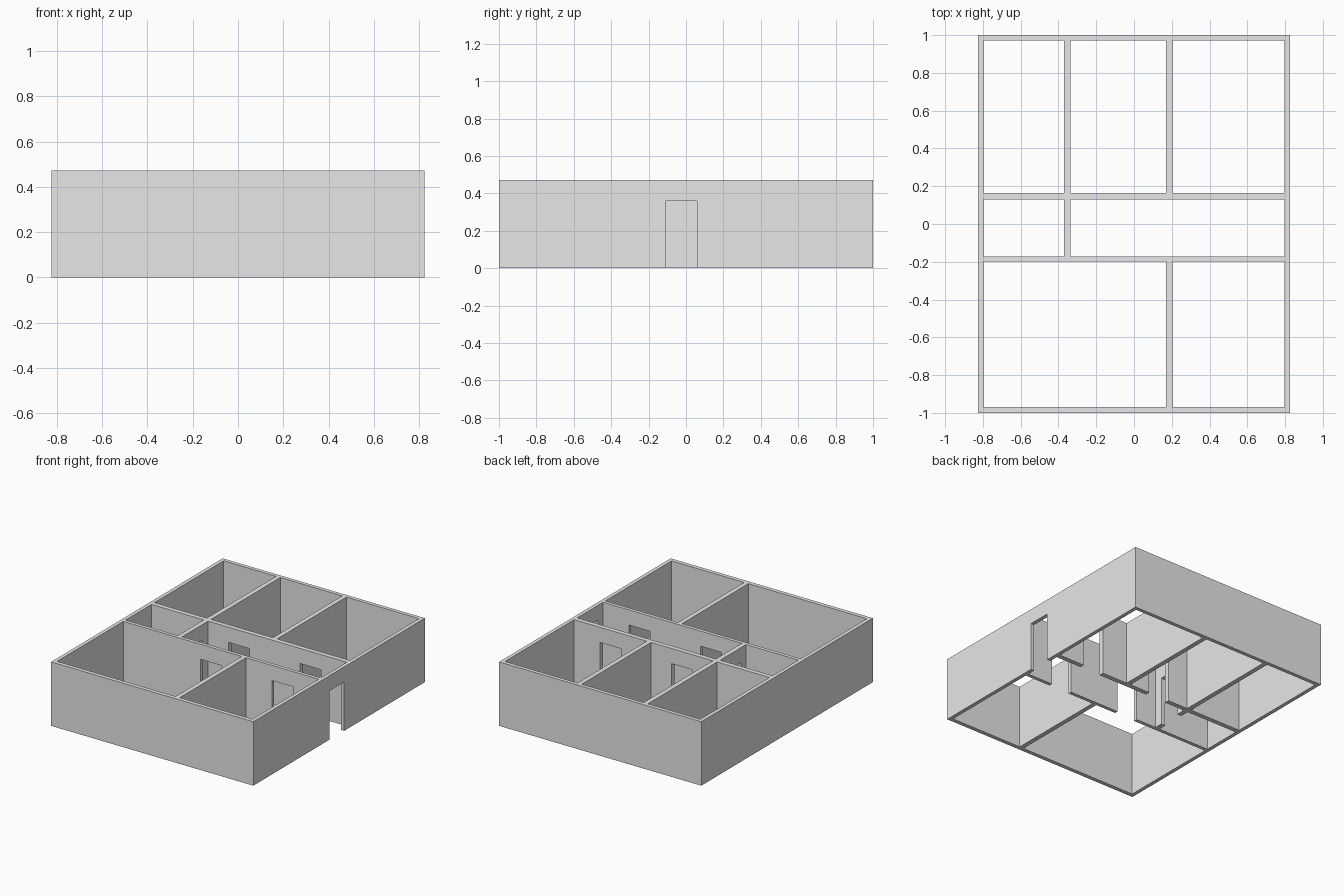
import bpy

# Remove the default cube
cube = bpy.data.objects.get("Cube")
if cube:
    bpy.data.objects.remove(cube, do_unlink=True)

HEIGHT = 0.472
DOOR_TOP = 0.36

# Plaster material
plaster = bpy.data.materials.new("grey plaster")
plaster.use_nodes = True
plaster.diffuse_color = (0.8, 0.8, 0.8, 1)
plaster.node_tree.nodes["Principled BSDF"].inputs["Base Color"].default_value = (0.8, 0.8, 0.8, 1)


def box(name, x, y, z):
    """Axis-aligned box from (low, high) ranges."""
    centre = [(a + b) / 2 for a, b in (x, y, z)]
    bpy.ops.mesh.primitive_cube_add(size=1, location=centre)
    ob = bpy.context.object
    ob.name = name
    ob.scale = [b - a for a, b in (x, y, z)]
    bpy.ops.object.transform_apply(location=True, rotation=False, scale=True)
    ob.data.materials.append(plaster)
    return ob


def cut(target, x, y, top):
    """Remove an upright box from the target, open at the bottom."""
    cutter = box("cutter", x, y, (-0.1, top))
    cutter.hide_render = True
    mod = target.modifiers.new("cut", 'BOOLEAN')
    mod.operation = 'DIFFERENCE'
    mod.solver = 'EXACT'
    mod.object = cutter
    bpy.context.view_layer.objects.active = target
    bpy.ops.object.modifier_apply(modifier=mod.name)
    bpy.data.objects.remove(cutter, do_unlink=True)


house_walls = box("house_walls", (-0.825, 0.825), (-1, 1), (0, HEIGHT))

# Spans between the walls
left_x, mid_x, right_x = (-0.797, -0.37), (-0.335, 0.17), (0.204, 0.797)
front_y, hall_y, back_y = (-0.97, -0.198), (-0.172, 0.13), (0.165, 0.972)

rooms = [
    (left_x, back_y), (mid_x, back_y), (right_x, back_y),
    (left_x, hall_y), ((mid_x[0], right_x[1]), hall_y),
    ((left_x[0], mid_x[1]), front_y), (right_x, front_y),
]
for x, y in rooms:
    cut(house_walls, x, y, HEIGHT + 0.1)

# Doorways off the hall to the front and back rooms
for x in ((-0.168, 0.003), (0.415, 0.586)):
    for y in ((-0.25, -0.12), (0.08, 0.22)):
        cut(house_walls, x, y, DOOR_TOP)

# Entrance and the doorway at the far end of the hall
for x in ((0.75, 0.9), (-0.42, -0.28)):
    cut(house_walls, x, (-0.11, 0.06), DOOR_TOP)
